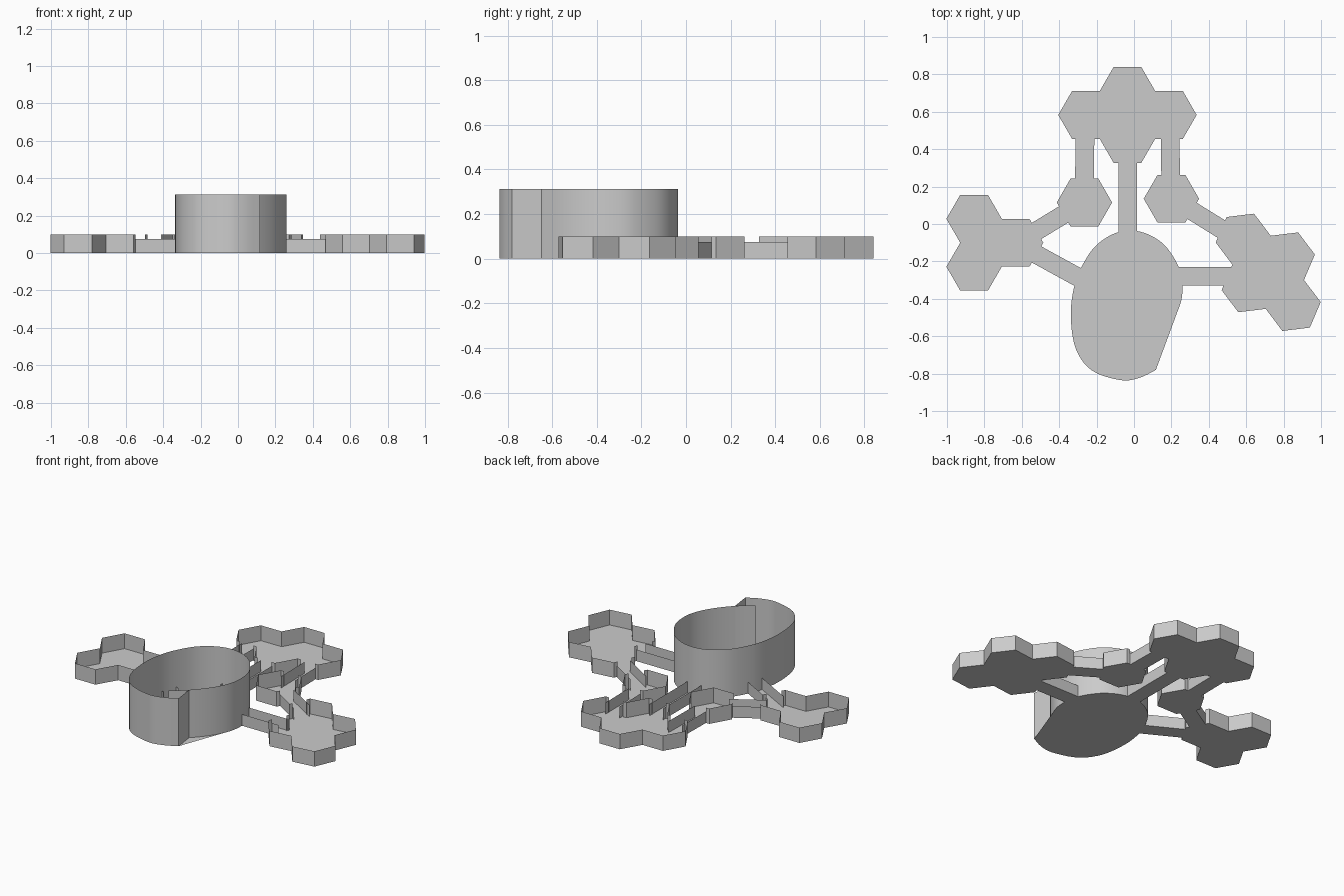
import bpy, bmesh, math
from mathutils import Vector

if "Cube" in bpy.data.objects:
    bpy.data.objects.remove(bpy.data.objects["Cube"])

R = 0.148          # hex cell circumradius
HEX_H, HALL_H, ROOM_H = 0.10, 0.075, 0.313
HALL_W = 0.10

# Corridor centre lines, from doorway to doorway
HALLS = {
    "back_hall": ((-0.033, 0.327), (-0.033, -0.036)),
    "back_left_hall": ((-0.262, 0.457), (-0.265, 0.243)),
    "back_right_hall": ((0.193, 0.457), (0.196, 0.263)),
    "left_upper_hall": ((-0.376, 0.051), (-0.519, -0.036)),
    "left_lower_hall": ((-0.519, -0.164), (-0.298, -0.285)),
    "right_upper_hall": ((0.309, 0.071), (0.467, -0.027)),
    "right_lower_hall": ((0.497, -0.28), (0.25, -0.28)),
}
DOORS = [Vector(p) for h in HALLS.values() for p in h]


def finish(bm, name, smooth=False):
    bmesh.ops.remove_doubles(bm, verts=bm.verts, dist=0.0008)
    me = bpy.data.meshes.new(name)
    bm.to_mesh(me)
    bm.free()
    ob = bpy.data.objects.new(name, me)
    bpy.context.collection.objects.link(ob)
    if smooth:
        bpy.context.view_layer.objects.active = ob
        ob.select_set(True)
        bpy.ops.object.shade_smooth_by_angle(angle=math.radians(35))
        ob.select_set(False)
    return ob


def wall(bm, a, b, h):
    bm.faces.new([bm.verts.new((p[0], p[1], z))
                  for p, z in ((a, 0), (b, 0), (b, h), (a, h))])


def floor(bm, pts):
    return bm.faces.new([bm.verts.new((p[0], p[1], 0)) for p in pts])


def hex_room(name, centres, turn=0):
    """Cluster of hex cells: floors plus outer walls with door gaps."""
    bm = bmesh.new()
    edges = []
    for c in centres:
        pts = [Vector(c) + R * Vector((math.cos(t), math.sin(t)))
               for t in (math.radians(turn + 60 * i) for i in range(6))]
        floor(bm, pts)
        edges += [(pts[i], pts[(i + 1) % 6]) for i in range(6)]
    for i, (a, b) in enumerate(edges):
        mid = (a + b) / 2
        if any(j != i and ((p + q) / 2 - mid).length < 0.03
               for j, (p, q) in enumerate(edges)):
            continue                       # shared edge, open inside
        if any((d - mid).length < 0.03 for d in DOORS):
            u = (b - a).normalized() * HALL_W / 2
            wall(bm, a, mid - u, HEX_H)
            wall(bm, mid + u, b, HEX_H)
        else:
            wall(bm, a, b, HEX_H)
    finish(bm, name)


def cells(origin, steps, turn=0):
    """Cell centres from a start cell and lists of directions in degrees."""
    out = []
    for path in steps:
        p = Vector(origin)
        for d in path:
            t = math.radians(d + turn)
            p = p + R * math.sqrt(3) * Vector((math.cos(t), math.sin(t)))
        out.append(p)
    return out


# Hex rooms
hex_room("left_room", cells((-0.855, 0.028), [[], [-90], [-30]]))
hex_room("back_room", cells((-0.035, 0.455), [[], [90], [30], [150]]))
hex_room("right_room", cells((0.584, -0.081), [[], [-30], [-90], [-30, -90]], 7), 7)
hex_room("small_left_room", [(-0.265, 0.115)])
hex_room("small_right_room", [(0.2, 0.135)])

# Corridors: floor and two side walls that reach just inside the rooms
for name, (a, b) in HALLS.items():
    a, b = Vector(a), Vector(b)
    d = (b - a).normalized()
    n = Vector((-d.y, d.x)) * HALL_W / 2
    e = d * 0.028
    bm = bmesh.new()
    floor(bm, (a - n - e, b - n + e, b + n + e, a + n - e))
    for s in (-1, 1):
        wall(bm, a + n * s - e, b + n * s + e, HALL_H)
    finish(bm, name)

# Large round room: spiral wall whose inner end passes behind the step
ctrl = [Vector(p) for p in (
    (0.005, -0.725), (0.10, -0.648), (0.195, -0.535), (0.25, -0.42), (0.258, -0.31),
    (0.235, -0.22), (0.165, -0.115), (0.075, -0.055), (-0.02, -0.035), (-0.115, -0.055),
    (-0.21, -0.122), (-0.278, -0.225), (-0.32, -0.335), (-0.338, -0.49), (-0.312, -0.665),
    (-0.225, -0.783), (-0.07, -0.835), (0.03, -0.822), (0.117, -0.78))]
path = []
STEPS = 5
for i in range(len(ctrl) - 1):
    p0, p1 = ctrl[max(i - 1, 0)], ctrl[i]
    p2, p3 = ctrl[i + 1], ctrl[min(i + 2, len(ctrl) - 1)]
    for k in range(STEPS):
        t = k / STEPS
        path.append(0.5 * (2 * p1 + (p2 - p0) * t + (2 * p0 - 5 * p1 + 4 * p2 - p3) * t * t
                           + (3 * p1 - p0 - 3 * p2 + p3) * t ** 3))
path.append(ctrl[-1])

bm = bmesh.new()
for a, b in zip(path, path[1:]):
    wall(bm, a, b, ROOM_H)
wall(bm, path[-1], path[STEPS], ROOM_H)      # straight step face
finish(bm, "round_room_wall", smooth=True)

bm = bmesh.new()
f = floor(bm, path[STEPS:])
bmesh.ops.triangulate(bm, faces=[f])
bmesh.ops.recalc_face_normals(bm, faces=bm.faces)
finish(bm, "round_room_floor")
